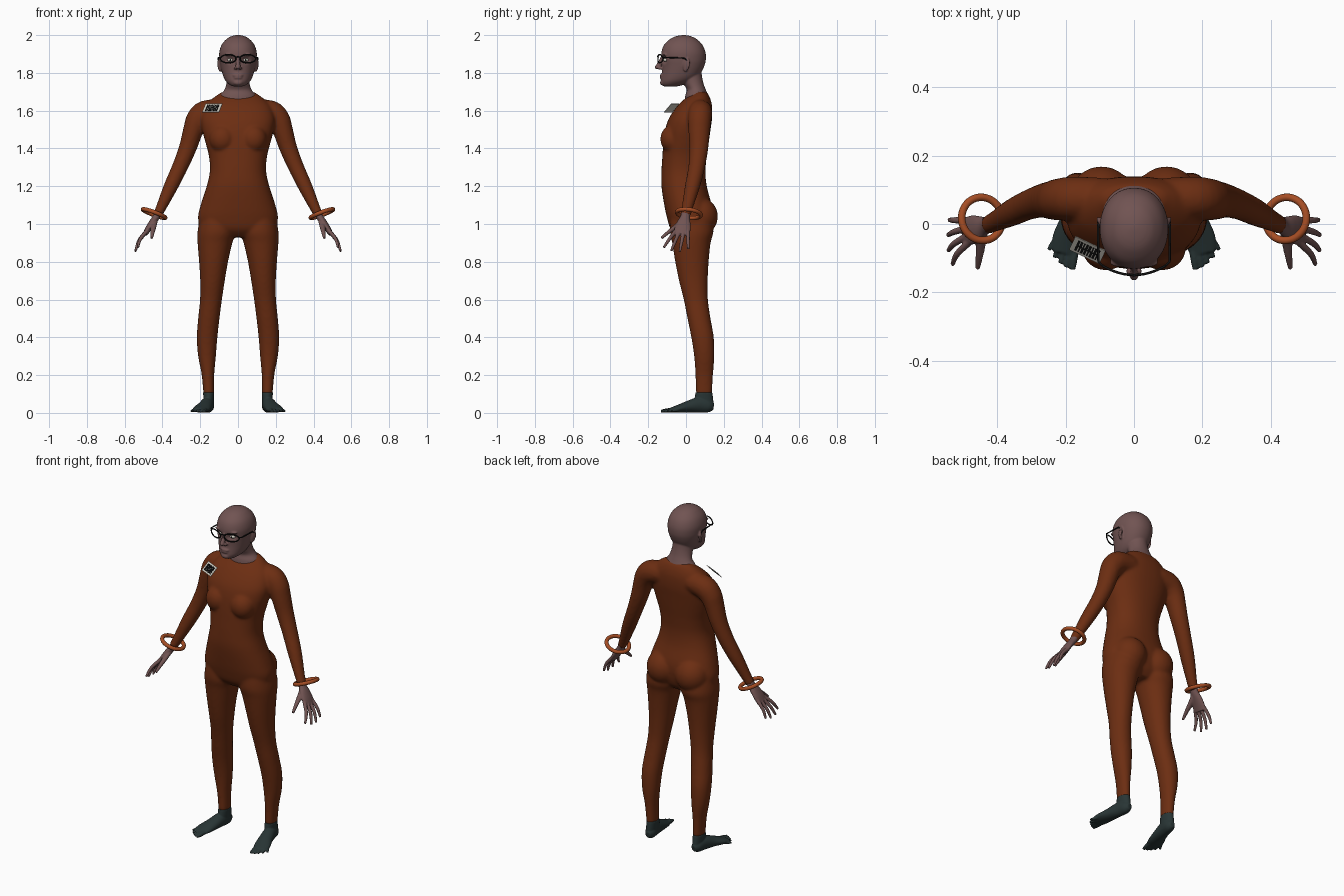
import bpy, bmesh, math
from mathutils import Vector, Matrix

if "Cube" in bpy.data.objects:
    bpy.data.objects.remove(bpy.data.objects["Cube"])


def material(name, rgb, rough=0.6):
    m = bpy.data.materials.new(name)
    m.use_nodes = True
    m.diffuse_color = (*rgb, 1)
    node = m.node_tree.nodes["Principled BSDF"]
    node.inputs["Base Color"].default_value = (*rgb, 1)
    node.inputs["Roughness"].default_value = rough
    return m


SUIT = material("rust suit", (0.15, 0.027, 0.006))
SKIN = material("skin", (0.165, 0.088, 0.085))
SOCK = material("dark teal", (0.022, 0.036, 0.036))
CUFF = material("orange", (0.38, 0.075, 0.018))
BLACK = material("black", (0.006, 0.006, 0.006))
WHITE = material("off white", (0.6, 0.57, 0.5))


def dense(rows, n=4):
    """Smooth curve through the rows (Catmull-Rom on every column)."""
    out = []
    for i in range(len(rows) - 1):
        p = [rows[max(i - 1, 0)], rows[i], rows[i + 1], rows[min(i + 2, len(rows) - 1)]]
        for k in range(n):
            t = k / n
            out.append([b + 0.5 * t * (c - a + t * (2 * a - 5 * b + 4 * c - d + t * (3 * (b - c) + d - a)))
                        for a, b, c, d in zip(*p)])
    return out + [list(rows[-1])]


def loft(bm, rings):
    loops = [[bm.verts.new(p) for p in ring] for ring in rings]
    for a, b in zip(loops, loops[1:]):
        for i in range(len(a)):
            j = (i + 1) % len(a)
            bm.faces.new((a[i], a[j], b[j], b[i]))
    bm.faces.new(loops[0][::-1])
    bm.faces.new(loops[-1])


def power(v, e):
    return math.copysign(abs(v) ** e, v)


def column(bm, rows, e=1.0, seg=40):
    """Level sections: z, left edge, right edge, front, back."""
    rings = []
    for z, x0, x1, y0, y1 in dense(rows):
        ring = []
        for k in range(seg):
            t = math.tau * k / seg
            ring.append(Vector(((x0 + x1) / 2 + (x1 - x0) / 2 * power(math.cos(t), e),
                                (y0 + y1) / 2 + (y1 - y0) / 2 * power(math.sin(t), e), z)))
        rings.append(ring)
    loft(bm, rings)


def limb(bm, rows, side=1, ref=(0, 1, 0), seg=20):
    """Sections square to a path: x, y, z, half size along ref, other half size."""
    rows = dense(rows)
    pts = [Vector((r[0] * side, r[1], r[2])) for r in rows]
    rings = []
    for i, r in enumerate(rows):
        t = (pts[min(i + 1, len(pts) - 1)] - pts[max(i - 1, 0)]).normalized()
        u = Vector(ref)
        u = (u - t * u.dot(t)).normalized()
        v = t.cross(u)
        rings.append([pts[i] + u * r[3] * math.cos(math.tau * k / seg) + v * r[4] * math.sin(math.tau * k / seg)
                      for k in range(seg)])
    loft(bm, rings)


def blob(bm, at, size, turn=None):
    m = Matrix.Translation(at) @ (turn or Matrix()) @ Matrix.Diagonal((*size, 1))
    bmesh.ops.create_uvsphere(bm, u_segments=24, v_segments=14, radius=1, matrix=m)


def finish(name, bm, mat, voxel=0, smooth=4, shade=True):
    bmesh.ops.recalc_face_normals(bm, faces=bm.faces)
    me = bpy.data.meshes.new(name)
    bm.to_mesh(me)
    bm.free()
    me.materials.append(mat)
    me.polygons.foreach_set("use_smooth", [shade] * len(me.polygons))
    ob = bpy.data.objects.new(name, me)
    bpy.context.collection.objects.link(ob)
    if voxel:
        r = ob.modifiers.new("Blend", "REMESH")
        r.mode, r.voxel_size, r.use_smooth_shade = "VOXEL", voxel, True
        s = ob.modifiers.new("Soften", "SMOOTH")
        s.factor, s.iterations = 0.5, smooth
    return ob


# Suit: torso, chest, seat, legs and sleeves blended into one skin
bm = bmesh.new()
torso = [(0.93, .11, -.04, .09), (0.97, .19, -.08, .12), (1.03, .212, -.1, .135), (1.1, .198, -.115, .135),
         (1.2, .166, -.13, .11), (1.28, .149, -.13, .103), (1.36, .154, -.125, .11), (1.43, .172, -.12, .12),
         (1.5, .19, -.11, .13), (1.56, .195, -.09, .138), (1.62, .175, -.05, .138), (1.66, .14, -.01, .13),
         (1.69, .1, .03, .116), (1.7, .08, .04, .105)]
column(bm, [(z, -w, w, f, b) for z, w, f, b in torso], 0.88)
leg = [(0.1, .127, .183, .052, .138), (0.2, .126, .192, .05, .143), (0.3, .117, .211, .043, .15),
       (0.4, .109, .218, .028, .147), (0.5, .098, .211, .008, .13), (0.6, .085, .201, -.012, .116),
       (0.7, .07, .2, -.037, .115), (0.8, .053, .206, -.057, .12), (0.9, .03, .214, -.073, .13),
       (0.96, .012, .214, -.085, .145), (1.04, .02, .2, -.08, .13)]
arm = [(.09, .075, 1.6, .06, .06), (.175, .075, 1.588, .064, .066), (.215, .072, 1.55, .062, .062),
       (.236, .07, 1.5, .058, .054), (.267, .068, 1.4, .05, .047), (.308, .056, 1.3, .044, .042),
       (.355, .034, 1.2, .04, .038), (.401, .01, 1.1, .031, .029), (.428, -.003, 1.045, .027, .024)]
for s in (1, -1):
    column(bm, [(z, s * a, s * b, f, k) for z, a, b, f, k in leg], 0.95)
    limb(bm, arm, s)
    blob(bm, (s * .082, -.07, 1.45), (.07, .066, .075))
    blob(bm, (s * .095, .075, 1.04), (.095, .094, .1))
finish("suit", bm, SUIT, 0.0085, 6)

# Head and neck
bm = bmesh.new()
skull = [(1.728, .02, -.115, -.05), (1.735, .042, -.126, -.02), (1.755, .064, -.132, .03), (1.78, .077, -.13, .065),
         (1.81, .086, -.127, .085), (1.84, .093, -.127, .098), (1.87, .098, -.13, .105), (1.91, .099, -.13, .103),
         (1.95, .086, -.115, .086), (1.98, .06, -.083, .055), (1.994, .035, -.053, .026), (2.0, .01, -.02, -.002)]
column(bm, [(z, -w, w, f, b) for z, w, f, b in skull], 0.95, 64)
for v in bm.verts:      # eye sockets
    for s in (1, -1):
        d = math.hypot((v.co.x - s * .04) / .028, (v.co.z - 1.868) / .022)
        if v.co.y < -.03 and d < 1:
            v.co.y += .014 * (1 - d * d)
neck = [(1.64, .1, -.01, .11), (1.68, .095, -.004, .115), (1.71, .072, .004, .105), (1.74, .062, -.012, .094),
        (1.78, .058, -.035, .085), (1.83, .056, -.04, .08)]
column(bm, [(z, -w, w, f, b) for z, w, f, b in neck])
limb(bm, [(0, -.124, 1.885, .01, .008), (0, -.134, 1.86, .011, .009), (0, -.146, 1.838, .013, .013),
          (0, -.148, 1.824, .013, .014)], ref=(0, 1, 0))
blob(bm, (0, -.153, 1.83), (.012, .013, .011))
for z, w in ((1.787, .027), (1.774, .023)):
    blob(bm, (0, -.127, z), (w, .012, .007))
blob(bm, (0, -.122, 1.748), (.026, .016, .015))
for s in (1, -1):
    blob(bm, (s * .014, -.138, 1.825), (.009, .012, .008))
    blob(bm, (s * .042, -.112, 1.897), (.03, .014, .007))
    turn = Matrix.Rotation(s * -.35, 4, "Z") @ Matrix.Rotation(-.15, 4, "X")
    blob(bm, (s * .099, .002, 1.845), (.008, .02, .034), turn)
    blob(bm, (s * .095, -.002, 1.82), (.008, .012, .014))
finish("head", bm, SKIN, 0.0045, 3)

# Eyes
for s, side in ((1, "left"), (-1, "right")):
    bm = bmesh.new()
    blob(bm, (s * .04, -.107, 1.868), (.016, .013, .009))
    eye = finish(side + "_eye", bm, WHITE)
    eye.data.materials.append(BLACK)
    for p in eye.data.polygons:
        c = p.center
        if c.y < -.107 and math.hypot(c.x - s * .04, c.z - 1.868) < .006:
            p.material_index = 1


def wire(name, paths, radius, mat):
    cu = bpy.data.curves.new(name, "CURVE")
    cu.dimensions, cu.bevel_depth, cu.bevel_resolution = "3D", radius, 2
    for pts, closed in paths:
        sp = cu.splines.new("POLY")
        sp.points.add(len(pts) - 1)
        for q, p in zip(sp.points, pts):
            q.co = (*p, 1)
        sp.use_cyclic_u = closed
    cu.materials.append(mat)
    bpy.context.collection.objects.link(bpy.data.objects.new(name, cu))


# Glasses: two wrapped oval rims, bridge and side arms
paths = [([(-.014, -.147, 1.882), (0, -.15, 1.886), (.014, -.147, 1.882)], False)]
for s in (1, -1):
    rim = []
    for k in range(32):
        t = math.tau * k / 32
        x = .052 + .041 * math.cos(t)
        rim.append((s * x, -.149 + 3.2 * x * x, 1.875 + .022 * math.sin(t)))
    paths.append((rim, True))
    paths.append(([(s * .092, -.122, 1.88), (s * .104, -.11, 1.882), (s * .105, -.01, 1.878),
                   (s * .102, .015, 1.86)], False))
wire("glasses", paths, .0036, BLACK)

# Hands: palm, four fingers and thumb
tips = [(.53, -.118, .875), (.543, -.078, .857), (.544, -.033, .853), (.54, .012, .868)]
for s, side in ((1, "left"), (-1, "right")):
    bm = bmesh.new()
    limb(bm, [(.418, .002, 1.07, .024, .021), (.434, -.005, 1.035, .026, .019), (.455, -.012, 1.005, .037, .018),
              (.475, -.018, .975, .043, .016), (.492, -.023, .945, .041, .013)], s)
    for i, tip in enumerate(tips):
        root = Vector((.478, -.05 + i * .02, .968))
        end = Vector(tip)
        mid = root.lerp(end, .55) + Vector((.01, 0, .004))
        limb(bm, [(*root, .011, .011), (*mid, .0095, .0095), (*end, .0065, .0065)], s, seg=12)
    limb(bm, [(.44, -.015, 1.02, .016, .014), (.447, -.055, .985, .015, .013), (.452, -.095, .955, .011, .01),
              (.457, -.13, .925, .007, .007)], s, (1, 0, 0), 12)
    finish(side + "_hand", bm, SKIN, 0.0035, 3)

    # Wrist ring
    bpy.ops.mesh.primitive_torus_add(major_segments=48, minor_segments=14, major_radius=.0635, minor_radius=.011,
                                     location=(s * .444, .015, 1.055), rotation=(-.12, s * -.36, 0))
    ring = bpy.context.object
    ring.name = side + "_wrist_ring"
    ring.data.materials.append(CUFF)
    bpy.ops.object.shade_smooth()

    # Foot: ankle, sole and five toes
    bm = bmesh.new()
    column(bm, [(z, s * a, s * b, f, k) for z, a, b, f, k in
                [(.02, .13, .182, .05, .145), (.06, .128, .182, .045, .145), (.108, .125, .185, .05, .14)]])
    limb(bm, [(.152, .146, .032, .014, .018), (.155, .12, .036, .029, .034), (.163, .07, .042, .034, .041),
              (.176, .01, .032, .04, .031), (.193, -.045, .021, .046, .02), (.203, -.085, .014, .038, .012)],
         s, (1, 0, 0), 28)
    for i in range(5):
        f = i / 4
        end = Vector((.18 + .07 * f, -.133 + .012 * f + .045 * f * f, .009))
        root = Vector((.172 + .054 * f, -.07 + .03 * f, .016))
        r = .0125 - .004 * f
        limb(bm, [(*root, r, r), (*root.lerp(end, .6), r * .9, r * .9), (*end, r * .7, r * .6)],
             s, (1, 0, 0), 12)
    finish(side + "_foot", bm, SOCK, 0.004, 3)


# Chest badge: thin tilted plate with two rows of bars
U = Vector((.087, -.041, 0)).normalized()
N = U.cross(Vector((.015, .041, .046))).normalized()
V = N.cross(U)
FRAME = Matrix.Translation((-.136, -.076, 1.614)) @ Matrix((U, V, N)).transposed().to_4x4()


def plate(bm, x, y, z, w, h, d):
    bmesh.ops.create_cube(bm, size=1, matrix=FRAME @ Matrix.Translation((x, y, z)) @ Matrix.Diagonal((w, h, d, 1)))


bm = bmesh.new()
plate(bm, 0, 0, 0, .098, .062, .003)
finish("badge", bm, WHITE, shade=False)
bm = bmesh.new()
for row in (-1, 1):
    for i in range(8):
        plate(bm, -.032 + i * .0092, row * .0115, .002, .0075 if (i + row) % 3 else .0045, .02, .002)
plate(bm, 0, 0, .002, .07, .005, .002)
finish("badge_bars", bm, BLACK, shade=False)
